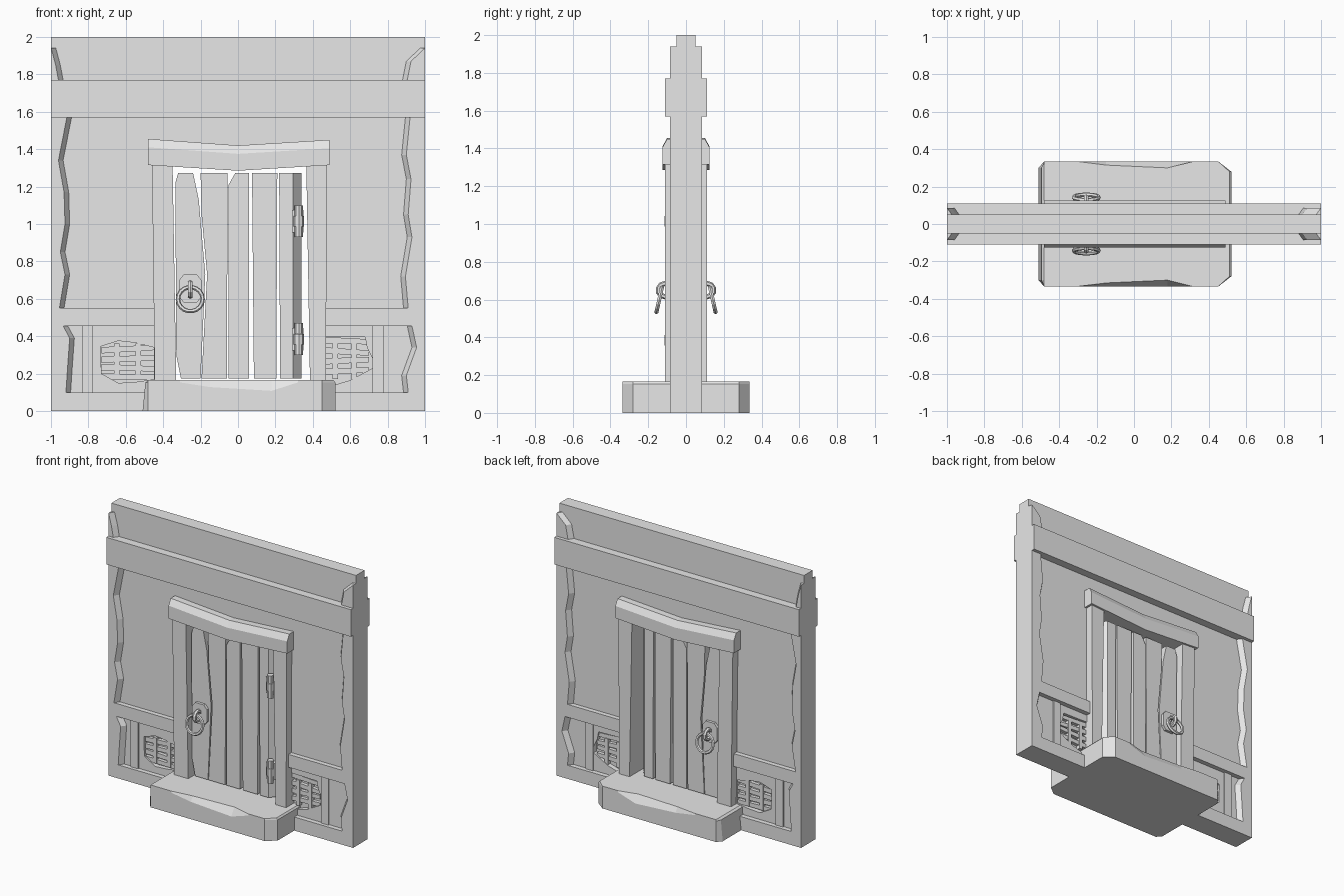
import bpy, bmesh, math
from mathutils import Matrix

if "Cube" in bpy.data.objects:
    bpy.data.objects.remove(bpy.data.objects["Cube"])

grey = bpy.data.materials.new("plain grey")
grey.use_nodes = True
grey.diffuse_color = (0.8, 0.8, 0.8, 1)
grey.node_tree.nodes["Principled BSDF"].inputs["Base Color"].default_value = (0.8, 0.8, 0.8, 1)


def finish(name, bm):
    bmesh.ops.remove_doubles(bm, verts=bm.verts, dist=0.0005)
    bmesh.ops.recalc_face_normals(bm, faces=bm.faces)
    mesh = bpy.data.meshes.new(name)
    bm.to_mesh(mesh)
    bm.free()
    mesh.materials.append(grey)
    ob = bpy.data.objects.new(name, mesh)
    bpy.context.collection.objects.link(ob)
    return ob


def loft(name, rings):
    """Skin equal-length closed rings and cap both ends."""
    bm = bmesh.new()
    rows = [[bm.verts.new(p) for p in ring] for ring in rings]
    n = len(rows[0])
    for a, b in zip(rows, rows[1:]):
        for i in range(n):
            j = (i + 1) % n
            bm.faces.new((a[i], a[j], b[j], b[i]))
    bm.faces.new(rows[0])
    bm.faces.new(rows[-1])
    return finish(name, bm)


def ring_y(outline, y):
    return [(x, y, z) for x, z in outline]


def prism(name, outline, y0, y1):
    return loft(name, [ring_y(outline, y0), ring_y(outline, y1)])


def box(name, x0, x1, y0, y1, z0, z1):
    return prism(name, [(x0, z0), (x1, z0), (x1, z1), (x0, z1)], y0, y1)


def torus(name, major, minor, matrix, n=18, m=6):
    bm = bmesh.new()
    rows = []
    for i in range(n):
        a = math.tau * i / n
        row = []
        for k in range(m):
            b = math.tau * k / m
            r = major + minor * math.cos(b)
            row.append(bm.verts.new((r * math.cos(a), r * math.sin(a), minor * math.sin(b))))
        rows.append(row)
    for i in range(n):
        p, q = rows[i], rows[(i + 1) % n]
        for k in range(m):
            l = (k + 1) % m
            bm.faces.new((p[k], q[k], q[l], p[l]))
    bm.transform(matrix)
    return finish(name, bm)


CORE, TRIM, POST = 0.05, 0.085, 0.11

# Plaster wall with a doorway
wall = prism("wall", [(-1, 0), (-0.4, 0), (-0.4, 1.36), (0.42, 1.36), (0.42, 0),
                      (1, 0), (1, 2), (-1, 2)], -CORE, CORE)

# Broken plaster patches cut into both faces
patches = {
    "left": [(0.45, 0.4), (0.68, 0.395), (0.69, 0.34), (0.74, 0.24), (0.6, 0.165), (0.45, 0.12)],
    "right": [(-0.45, 0.34), (-0.55, 0.365), (-0.64, 0.375), (-0.735, 0.345),
              (-0.73, 0.2), (-0.64, 0.15), (-0.55, 0.155), (-0.45, 0.17)],
}
for outline in patches.values():
    for s in (-1, 1):
        cutter = prism("patch_cutter", outline, s * 0.015, s * 0.08)
        cutter.hide_render = True
        mod = wall.modifiers.new("patch", 'BOOLEAN')
        mod.operation, mod.solver, mod.object = 'DIFFERENCE', 'EXACT', cutter
        bpy.context.view_layer.objects.active = wall
        bpy.ops.object.modifier_apply(modifier=mod.name)
        bpy.data.objects.remove(cutter)

# Woven laths inside the patches
lath_rows = {
    "right": (-0.73, -0.44, [(0.325, 0.34), (0.275, 0.285), (0.235, 0.225), (0.185, 0.18)]),
    "left": (0.45, 0.7, [(0.38, 0.37), (0.325, 0.31), (0.265, 0.275), (0.21, 0.22)]),
}
for side, (x0, x1, rows) in lath_rows.items():
    for za, zb in rows:
        prism(side + "_lath", [(x0, za - 0.017), (x1, zb - 0.014), (x1, zb + 0.014),
                               (x0, za + 0.017)], -0.04, 0.04)
    for t in (0.28, 0.68):
        x = x0 + (x1 - x0) * t
        box(side + "_stake", x - 0.014, x + 0.014, -0.046, 0.046, 0.17, 0.36)

# Horizontal timbers
box("top_beam", -1, 1, -POST, POST, 1.57, 1.77)
for side, s in (("right", -1), ("left", 1)):
    a, b = sorted((s, s * 0.42))
    box(side + "_sill_beam", a, b, -TRIM, TRIM, 0, 0.1)
    box(side + "_mid_beam", a, b, -TRIM, TRIM, 0.455, 0.55)
for side, x in (("right", -0.805), ("left", 0.75)):
    box(side + "_small_stud", x - 0.03, x + 0.03, -0.06, 0.06, 0.1, 0.455)


# Rough corner posts, sloping back to the plaster on their inner edge
def corner_post(name, s, edge):
    def outline(inset):
        inner = [(s * min(1, x - inset), z) for x, z in edge]
        return [(s, edge[0][1])] + inner + [(s, edge[-1][1])]
    loft(name, [ring_y(outline(w), y) for w, y in
                ((0, -TRIM), (0.025, -CORE), (0.025, CORE), (0, TRIM))])


corner_post("right_corner_main", -1, [(0.915, 1.57), (0.96, 1.34), (0.93, 1.17), (0.925, 1.0),
                                      (0.95, 0.85), (0.925, 0.73), (0.955, 0.55)])
corner_post("left_corner_main", 1, [(0.92, 1.57), (0.9, 1.37), (0.925, 1.24), (0.91, 1.05),
                                    (0.93, 0.93), (0.895, 0.72), (0.91, 0.55)])
corner_post("right_corner_low", -1, [(0.935, 0.455), (0.9, 0.39), (0.91, 0.25), (0.92, 0.1)])
corner_post("left_corner_low", 1, [(0.93, 0.455), (0.955, 0.34), (0.9, 0.19), (0.91, 0.1)])
corner_post("right_corner_top", -1, [(0.999, 1.94), (0.975, 1.85), (0.96, 1.77)])
corner_post("left_corner_top", 1, [(0.999, 1.94), (0.925, 1.87), (0.905, 1.77)])

# Door frame
prism("right_jamb", [(-0.445, 0.15), (-0.33, 0.15), (-0.35, 1.33), (-0.46, 1.33)], -POST, POST)
prism("left_jamb", [(0.385, 0.15), (0.47, 0.15), (0.475, 1.33), (0.365, 1.33)], -POST, POST)


def lintel_outline(drop):
    return [(-0.48, 1.315), (0, 1.285), (0.49, 1.315),
            (0.49, 1.45 - drop), (0, 1.42 - drop), (-0.48, 1.455 - drop)]


loft("lintel", [ring_y(lintel_outline(d), y) for d, y in
                ((0.045, -0.125), (0, -0.1), (0, 0.1), (0.045, 0.125))])

# Door planks
DOOR, LOW, HIGH = 0.065, 0.175, 1.272
prism("plank_1", [(-0.305, LOW), (-0.2, LOW), (-0.175, 0.73), (-0.21, 1.13), (-0.24, HIGH),
                  (-0.32, HIGH), (-0.335, 1.22), (-0.33, 0.3)], -DOOR, DOOR)
prism("plank_2", [(-0.195, LOW), (-0.06, LOW), (-0.055, HIGH), (-0.2, HIGH), (-0.195, 1.05),
                  (-0.165, 0.73)], -DOOR, DOOR)
prism("plank_3", [(-0.05, LOW), (0.06, LOW), (0.06, HIGH), (-0.015, HIGH), (-0.05, 1.21)], -DOOR, DOOR)
prism("plank_4", [(0.085, LOW), (0.205, LOW), (0.21, HIGH), (0.075, HIGH)], -DOOR, DOOR)


def edge_plank(x):
    return [(0.225, LOW), (x, LOW), (x, HIGH), (0.22, HIGH)]


loft("plank_5", [ring_y(edge_plank(x), y) for x, y in
                 ((0.295, -DOOR), (0.34, -0.01), (0.34, 0.01), (0.295, DOOR))])

# Hinges on the front
for z in (0.385, 1.015):
    box("hinge_leaf", 0.29, 0.35, -0.085, -0.04, z - 0.06, z + 0.06)
    for k, r in ((-1, 0.022), (0, 0.028), (1, 0.022)):
        bm = bmesh.new()
        bmesh.ops.create_cone(bm, cap_ends=True, segments=8, radius1=r, radius2=r, depth=0.056,
                              matrix=Matrix.Translation((0.325, -0.085, z + k * 0.057)))
        finish("hinge_knuckle", bm)

# Pull ring, staple and plate on both faces
HX = -0.255
for side, s in (("front", -1), ("back", 1)):
    prism(side + "_handle_plate", [(HX - 0.035, 0.58), (HX + 0.035, 0.58), (HX + 0.06, 0.61),
                                   (HX + 0.06, 0.7), (HX + 0.035, 0.73), (HX - 0.035, 0.73),
                                   (HX - 0.06, 0.7), (HX - 0.06, 0.61)], s * 0.05, s * 0.085)
    torus(side + "_staple", 0.035, 0.014,
          Matrix.Translation((HX, s * 0.112, 0.65)) @ Matrix.Rotation(math.pi / 2, 4, 'Y'), 10)
    torus(side + "_ring", 0.066, 0.012,
          Matrix.Translation((HX, s * 0.142, 0.598)) @ Matrix.Rotation(math.pi / 2 + s * 0.22, 4, 'X'))

# Worn stone step: x, y, top inset, edge drop along the front
front = [(-0.51, -0.3, 0, 0), (-0.48, -0.335, 0, 0), (-0.31, -0.335, 0, 0),
         (-0.15, -0.335, 0.02, 0.025), (0.18, -0.335, 0.035, 0.045), (0.32, -0.335, 0, 0),
         (0.45, -0.335, 0, 0), (0.52, -0.28, 0, 0)]
edge = front + [(x, -y, -i, d) for x, y, i, d in reversed(front)]
TOP = 0.165
loft("step", [[(x, y, 0) for x, y, i, d in edge],
              [(max(x, -0.495), y, TOP - 0.012 - d) for x, y, i, d in edge],
              [(min(max(x, -0.48), 0.51), y + i, TOP) for x, y, i, d in edge]])
